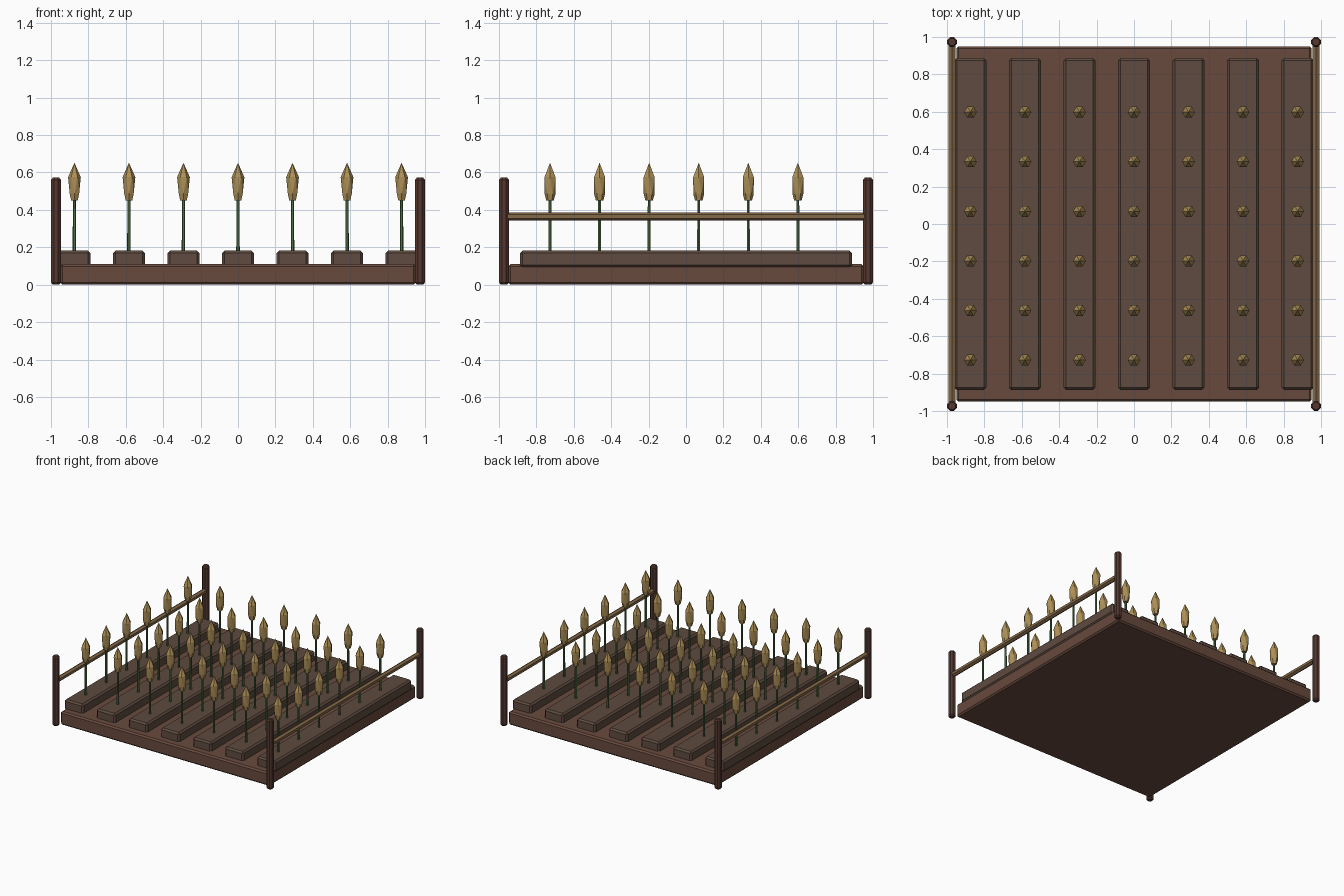
import bpy, bmesh, math

if "Cube" in bpy.data.objects:
    bpy.data.objects.remove(bpy.data.objects["Cube"])


def material(name, rgb):
    m = bpy.data.materials.new(name)
    m.diffuse_color = (*rgb, 1)
    m.use_nodes = True
    m.node_tree.nodes["Principled BSDF"].inputs["Base Color"].default_value = m.diffuse_color
    return m


EARTH = material("earth", (0.14, 0.068, 0.047))
SOIL = material("tilled_soil", (0.112, 0.07, 0.05))
POST = material("dark_wood", (0.09, 0.04, 0.03))
RAIL = material("light_wood", (0.23, 0.14, 0.065))
STEM = material("stem_green", (0.08, 0.16, 0.06))
GRAIN = material("grain_gold", (0.42, 0.28, 0.095))


def place(name, mesh, loc=(0, 0, 0)):
    ob = bpy.data.objects.new(name, mesh)
    ob.location = loc
    bpy.context.collection.objects.link(ob)
    return ob


def box_mesh(name, size, bevel, mat):
    bm = bmesh.new()
    bmesh.ops.create_cube(bm, size=1)
    bmesh.ops.scale(bm, vec=size, verts=bm.verts)
    bmesh.ops.bevel(bm, geom=bm.edges[:], offset=bevel, segments=1, affect='EDGES')
    me = bpy.data.meshes.new(name)
    bm.to_mesh(me)
    bm.free()
    me.materials.append(mat)
    return me


def ring_mesh(name, rings, sides, mat, axis='Z'):
    """Stack of (radius, height, turn) rings; a change of half a step gives triangles."""
    bm = bmesh.new()
    step = 2 * math.pi / sides
    loops = []
    for r, h, turn in rings:
        pts = []
        for i in range(sides if r else 1):
            a = (i + turn) * step
            u, v = r * math.cos(a), r * math.sin(a)
            pts.append(bm.verts.new((u, v, h) if axis == 'Z' else (u, h, v)))
        loops.append(pts)
    for (lo, hi), (ra, rb) in zip(zip(loops, loops[1:]), zip(rings, rings[1:])):
        for i in range(sides):
            j = (i + 1) % sides
            if len(hi) == 1:
                bm.faces.new((lo[i], lo[j], hi[0]))
            elif ra[2] == rb[2]:
                bm.faces.new((lo[i], lo[j], hi[j], hi[i]))
            else:
                # lower ring is turned half a step ahead of the upper one
                bm.faces.new((lo[i], hi[j], hi[i]))
                bm.faces.new((lo[i], lo[j], hi[j]))
    for pts in (loops[0], loops[-1]):
        if len(pts) > 2:
            bm.faces.new(pts)
    bmesh.ops.recalc_face_normals(bm, faces=bm.faces)
    me = bpy.data.meshes.new(name)
    bm.to_mesh(me)
    bm.free()
    me.materials.append(mat)
    return me


# Ground slab
place("ground_slab", box_mesh("ground_slab", (1.9, 1.9, 0.11), 0.012, EARTH), (0, 0, 0.055))

# Shared meshes for repeated parts
bed = box_mesh("soil_ridge", (0.17, 1.775, 0.09), 0.013, SOIL)
stem = ring_mesh("stem", [(0.0095, 0.16, 0), (0.0085, 0.47, 0)], 6, STEM)
head = ring_mesh("grain_head", [(0.02, 0.45, 0.5), (0.029, 0.485, 0.5),
                                (0.034, 0.575, 0), (0, 0.652, 0)], 6, GRAIN)
post = ring_mesh("corner_post", [(0.019, 0, 0.5), (0.0285, 0.012, 0.5),
                                 (0.0285, 0.56, 0.5), (0.019, 0.572, 0.5)], 8, POST)
rail = ring_mesh("side_rail", [(0.021, -0.96, 0.5), (0.021, 0.96, 0.5)], 6, RAIL, 'Y')

# Soil ridges with rows of crops
for i in range(7):
    x = (i - 3) * 0.2915
    place("soil_ridge", bed, (x, 0, 0.137))
    for j in range(6):
        y = -0.727 + 0.265 * j
        place("stem", stem, (x, y, 0))
        place("grain_head", head, (x, y, 0))

# Corner posts and side rails
for sx in (-1, 1):
    place("side_rail", rail, (sx * 0.973, 0, 0.365))
    for sy in (-1, 1):
        place("corner_post", post, (sx * 0.973, sy * 0.973, 0))
